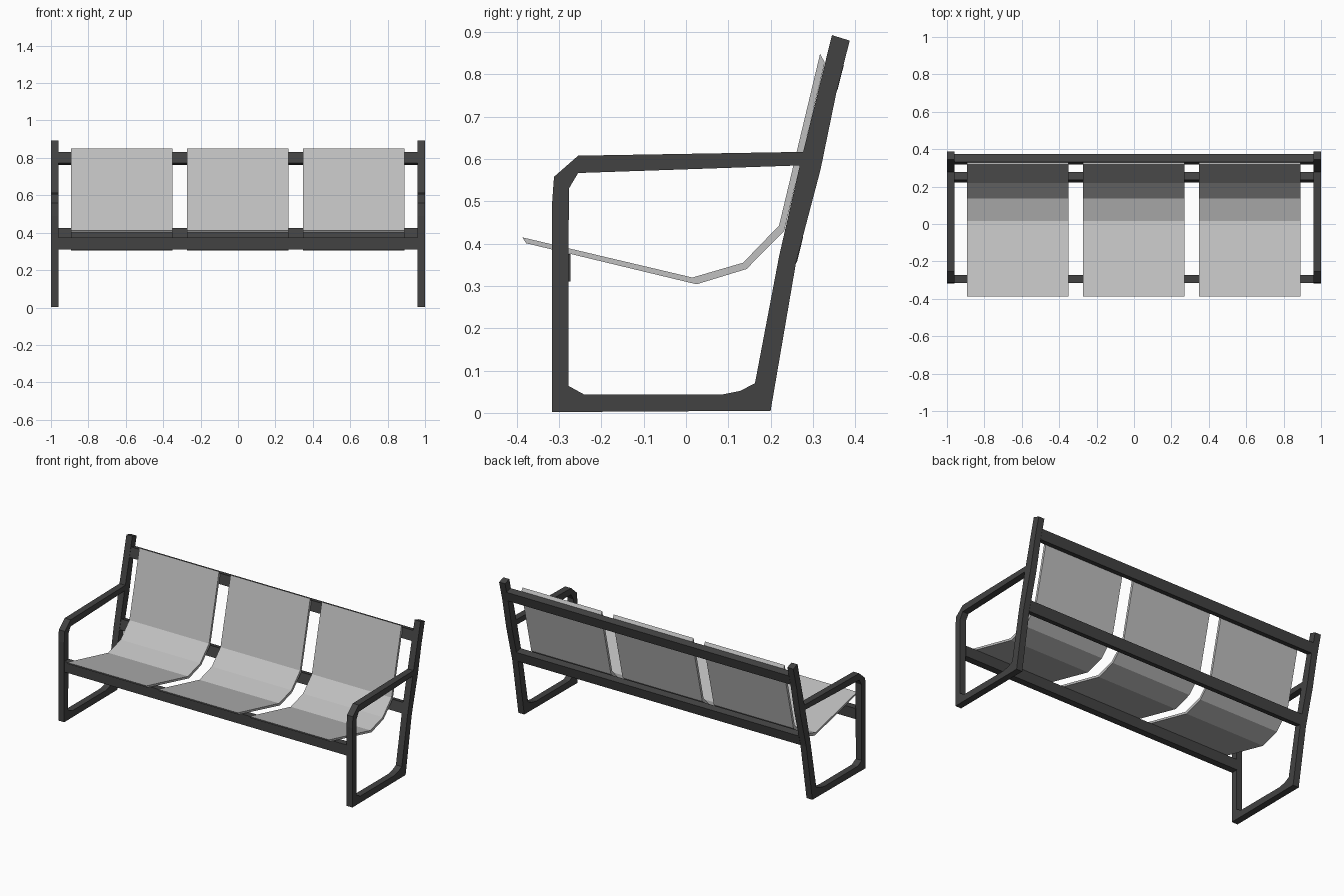
import bpy, bmesh
from mathutils import Vector

if "Cube" in bpy.data.objects:
    bpy.data.objects.remove(bpy.data.objects["Cube"])


def material(name, value):
    m = bpy.data.materials.new(name)
    m.diffuse_color = (value, value, value, 1)
    m.use_nodes = True
    m.node_tree.nodes["Principled BSDF"].inputs["Base Color"].default_value = m.diffuse_color
    return m


dark = material("charcoal metal", 0.055)
light = material("light grey", 0.53)


def extrude_profile(name, loops, x0, x1, mat):
    """Fill (y, z) loops, the later ones being holes, and extrude along x."""
    bm = bmesh.new()
    edges = []
    for loop in loops:
        vs = [bm.verts.new((x0, y, z)) for y, z in loop]
        edges += [bm.edges.new((vs[i - 1], vs[i])) for i in range(len(vs))]
    bmesh.ops.triangle_fill(bm, edges=edges, use_beauty=True,
                            normal=Vector((1, 0, 0)))
    ext = bmesh.ops.extrude_face_region(bm, geom=bm.faces[:])
    moved = [g for g in ext["geom"] if isinstance(g, bmesh.types.BMVert)]
    bmesh.ops.translate(bm, verts=moved, vec=(x1 - x0, 0, 0))
    bmesh.ops.recalc_face_normals(bm, faces=bm.faces[:])
    me = bpy.data.meshes.new(name)
    bm.to_mesh(me)
    bm.free()
    me.materials.append(mat)
    ob = bpy.data.objects.new(name, me)
    bpy.context.collection.objects.link(ob)
    return ob


# Side frames: leg, armrest, foot bar and leaning back post in one loop
outer = [(-0.317, 0.002), (0.2, 0.005), (0.26, 0.355), (0.318, 0.575),
         (0.355, 0.755), (0.387, 0.88), (0.345, 0.893), (0.277, 0.617),
         (-0.255, 0.608), (-0.312, 0.558), (-0.317, 0.49)]
inner = [(-0.278, 0.064), (-0.24, 0.043), (0.083, 0.043), (0.128, 0.052),
         (0.163, 0.07), (0.22, 0.37), (0.269, 0.585),
         (-0.255, 0.567), (-0.277, 0.53)]
for side, x in (("left", -1.0), ("right", 0.96)):
    extrude_profile(side + "_side_frame", [outer, inner], x, x + 0.04, dark)

# Cross rails: upright front rail, two rails tilted with the back posts
rails = {
    "front_rail": [(-0.315, 0.31), (-0.273, 0.31), (-0.273, 0.375), (-0.315, 0.375)],
    "lower_back_rail": [(0.221, 0.365), (0.262, 0.355), (0.277, 0.416), (0.236, 0.426)],
    "upper_back_rail": [(0.317, 0.773), (0.358, 0.763), (0.373, 0.822), (0.332, 0.832)],
}
for name, section in rails.items():
    extrude_profile(name, [section], -0.962, 0.962, dark)

# Three bent seat shells
shell = [(-0.387, 0.415), (0.015, 0.32), (0.135, 0.355), (0.22, 0.443), (0.317, 0.849),
         (0.328, 0.828), (0.232, 0.43), (0.143, 0.34), (0.025, 0.304), (-0.378, 0.401)]
for name, x in (("left_seat", -0.622), ("middle_seat", -0.002), ("right_seat", 0.619)):
    extrude_profile(name, [shell], x - 0.271, x + 0.271, light)
